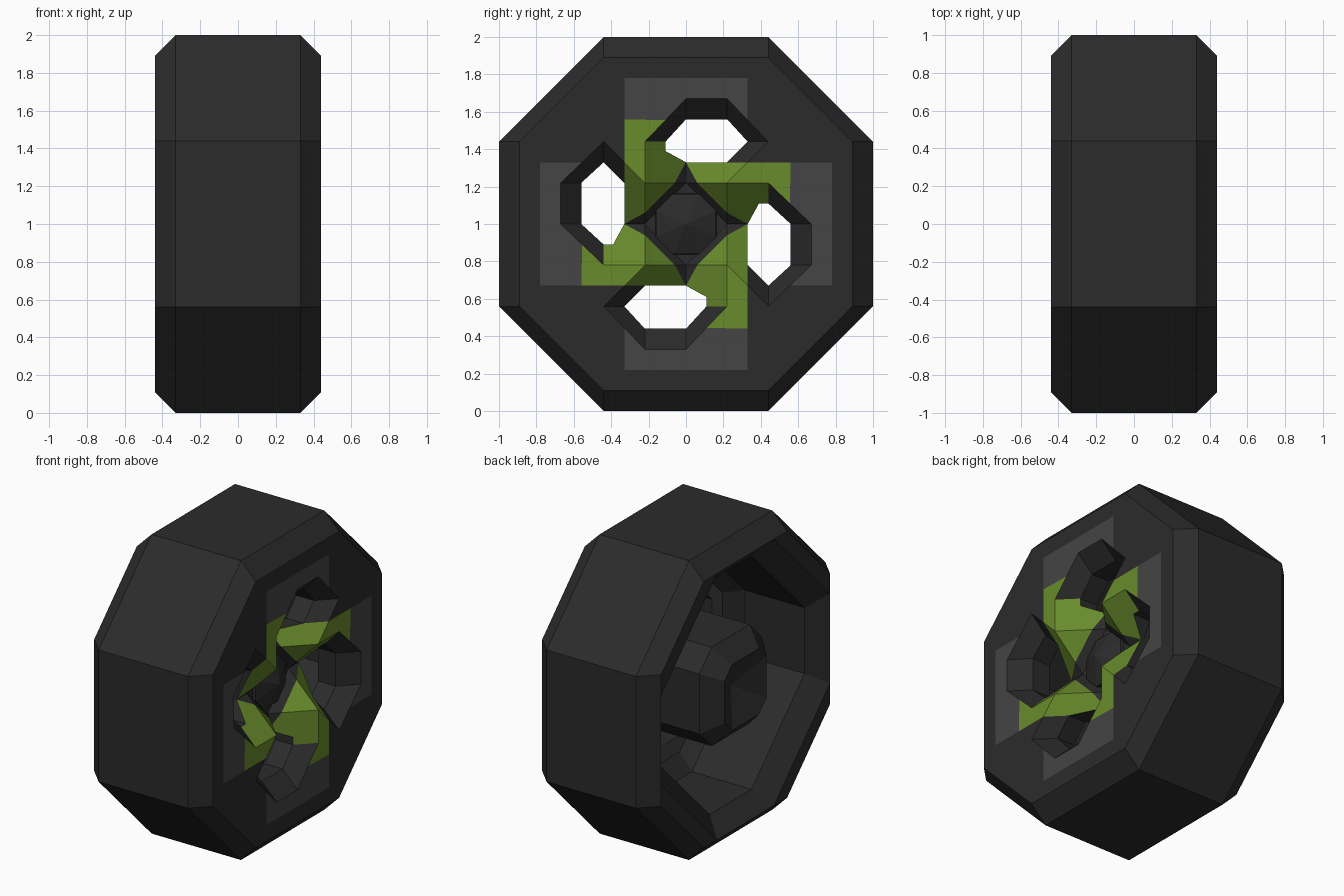
import bpy

if "Cube" in bpy.data.objects:
    bpy.data.objects.remove(bpy.data.objects["Cube"])


def mat(name, rgb):
    m = bpy.data.materials.new(name)
    m.diffuse_color = (*rgb, 1)
    m.use_nodes = True
    m.node_tree.nodes["Principled BSDF"].inputs["Base Color"].default_value = m.diffuse_color
    return m


MATS = [mat("rubber", (0.024, 0.024, 0.024)),
        mat("light_grey", (0.058, 0.058, 0.058)),
        mat("green", (0.14, 0.26, 0.025))]


def make(name, verts, faces, mats):
    me = bpy.data.meshes.new(name)
    me.from_pydata(verts, [], faces)
    for m in MATS:
        me.materials.append(m)
    for p, i in zip(me.polygons, mats):
        p.material_index = i
    ob = bpy.data.objects.new(name, me)
    ob.location.z = 1
    bpy.context.collection.objects.link(ob)
    return ob


def loft(name, rings, cap=None):
    """Skin octagon rings given as (x, half flat, radius); cap = x of a closing apex."""
    verts, faces = [], []
    for x, f, r in rings:
        for y, z in ((f, r), (r, f), (r, -f), (f, -r), (-f, -r), (-r, -f), (-r, f), (-f, r)):
            verts.append((x, y, z))
    for k in range(len(rings) - 1):
        for i in range(8):
            j = (i + 1) % 8
            faces.append((k * 8 + i, k * 8 + 8 + i, k * 8 + 8 + j, k * 8 + j))
    if cap is not None:
        n = len(verts)
        verts.append((cap, 0, 0))
        faces += [(n - 8 + i, n, n - 8 + (i + 1) % 8) for i in range(8)]
    return make(name, verts, faces, [0] * len(faces))


# Tyre with chamfered shoulders and a deep open back cavity
loft("tyre", [(.44, .44, .89), (.33, .44, 1), (-.33, .44, 1), (-.44, .44, .89),
              (-.44, .3, .89), (-.33, .22, .78), (.11, .22, .78), (.2, .22, .67)])

# Hub drum behind the face, with a dished end
loft("hub", [(.2, .2, .33), (-.33, .2, .33), (-.44, .14, .22)], -.33)

# Faceted centre cap in the front recess
loft("centre_cap", [(.18, .07, .17), (.24, .07, .16)], .31)

# Pinwheel face: points of the top quarter as (x, y, z)
F, D, R = .44, .33, .2
P = {
    "A": (F, -.44, .89), "B": (F, .44, .89), "L1": (F, -.33, .78), "L2": (F, .33, .78),
    "a": (F, -.22, .44), "b": (F, 0, .67), "c": (F, .22, .67), "d": (F, .44, .44),
    "e": (F, .22, .22), "h": (F, .33, .555), "g1": (F, .33, .33),
    "g2": (F, -.33, .56), "g3": (F, -.11, .555), "p": (.22, 0, .22),
    "t1": (.28, .06, .22), "t3": (.28, .22, .06),
    "i1": (D, -.11, .44), "i2": (D, 0, .56), "i3": (D, .22, .56), "i4": (D, .33, .44),
    "i5": (D, .22, .33), "i6": (.22, 0, .33), "i7": (D, -.11, .39),
    "Q": (R, -.22, .67), "S": (R, .22, .67), "o": (R, 0, 0), "m": (.22, 0, 0),
}
HOLE = ["i1", "i2", "i3", "i4", "i5", "i6", "i7"]
for n in HOLE:
    P["r" + n] = (R, *P[n][1:])

# + means the next quarter clockwise, - the previous one
PANELS = [
    ("A L1 L2 h d g1 g2+ L1+ A+ B", 0),
    ("L1 g2 g3 b c h L2", 1),
    ("g1 e a+ g3+ g2+", 2),
    ("a i1 i2 b", 0), ("b i2 i3 c", 0), ("c i3 i4 d", 0),
    ("d i4 i5 g1", 0), ("g1 i5 i6 t1 e", 2), ("t1 i6 p", 0),
    ("a e- t3- i6 i7 i1", 2), ("t3- p i6", 0),
    ("e t1 t3", 2), ("t1 p p+ t3", 0), ("p- m p", 0),
    ("Q S Q+ ri1+ ri7+ ri6+ o ri6 ri5 ri4 ri3 ri2 ri1", 1),
]
PANELS += [(f"{u} r{u} r{v} {v}", 0) for u, v in zip(HOLE, HOLE[1:] + HOLE[:1])]

verts, faces, mats, index = [], [], [], {}


def vert(token, q):
    q += token.count("+") - token.count("-")
    x, y, z = P[token.strip("+-")]
    for _ in range(q % 4):
        y, z = z, -y
    key = (round(x, 4), round(y, 4), round(z, 4))
    if key not in index:
        index[key] = len(verts)
        verts.append(key)
    return index[key]


for q in range(4):
    for text, m in PANELS:
        faces.append([vert(t, q) for t in text.split()])
        mats.append(m)
make("pinwheel_face", verts, faces, mats)
